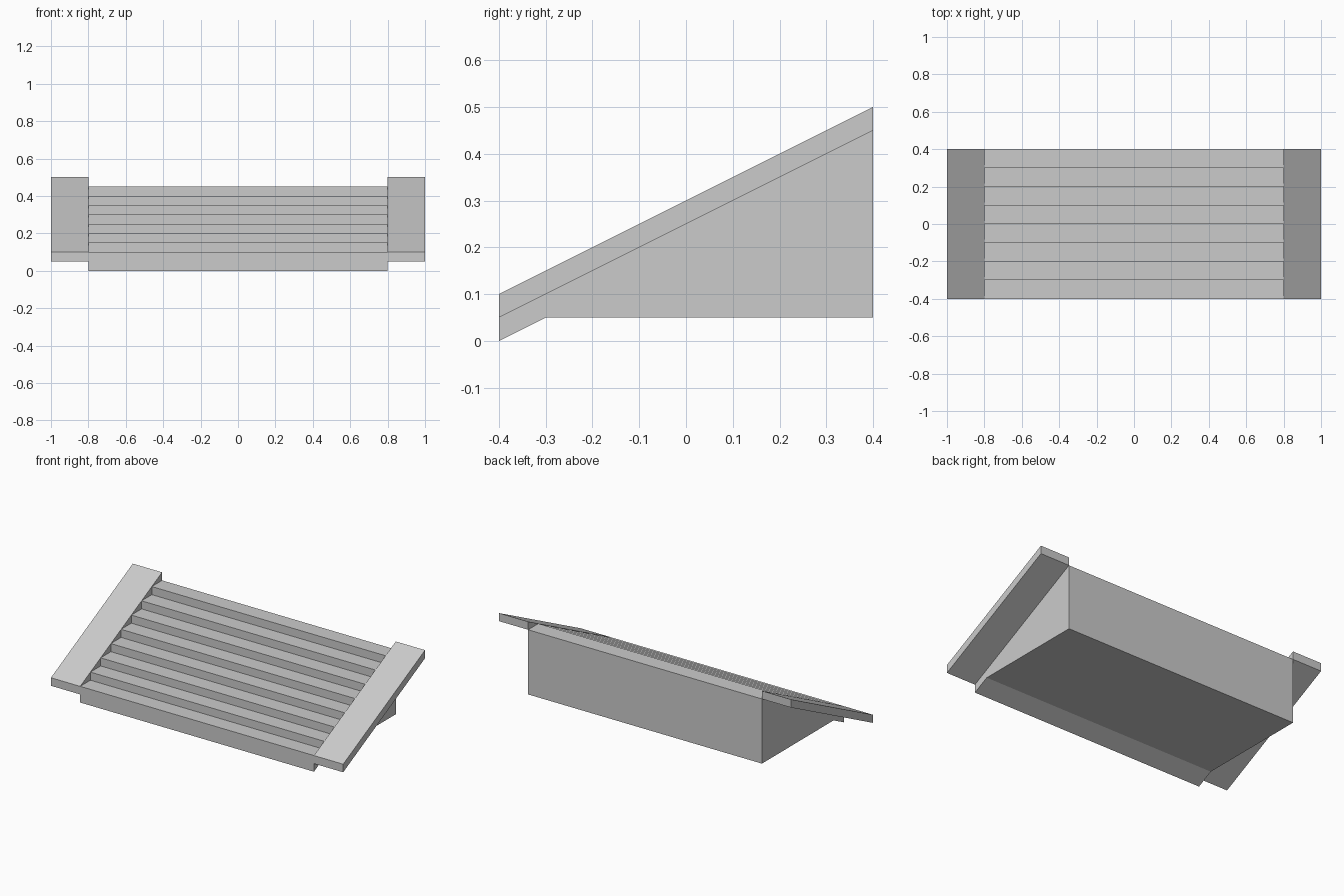
import bpy
import bmesh

if "Cube" in bpy.data.objects:
    bpy.data.objects.remove(bpy.data.objects["Cube"])


def extrude_profile(name, profile, x0, x1):
    """Solid made from a (y, z) outline swept along x."""
    bm = bmesh.new()
    face = bm.faces.new([bm.verts.new((x0, y, z)) for y, z in profile])
    swept = bmesh.ops.extrude_face_region(bm, geom=[face])["geom"]
    verts = [v for v in swept if isinstance(v, bmesh.types.BMVert)]
    bmesh.ops.translate(bm, verts=verts, vec=(x1 - x0, 0, 0))
    bmesh.ops.recalc_face_normals(bm, faces=bm.faces)
    mesh = bpy.data.meshes.new(name)
    bm.to_mesh(mesh)
    bm.free()
    obj = bpy.data.objects.new(name, mesh)
    bpy.context.collection.objects.link(obj)
    return obj


STEPS, TREAD, RISE = 8, 0.1, 0.05

# Flight of steps: underside and back, then treads and risers
outline = [(-0.4, 0.0), (-0.3, 0.05), (0.4, 0.05)]
for i in reversed(range(STEPS)):
    y = -0.4 + i * TREAD
    z = 0.1 + i * RISE
    outline += [(y + TREAD, z), (y, z)]
extrude_profile("stair_flight", outline, -0.8, 0.8)

# Sloping side slabs level with the step edges
slab = [(-0.4, 0.05), (0.4, 0.45), (0.4, 0.5), (-0.4, 0.1)]
for side, x0 in (("left", -1.0), ("right", 0.8)):
    extrude_profile(side + "_side_slab", slab, x0, x0 + 0.2)
